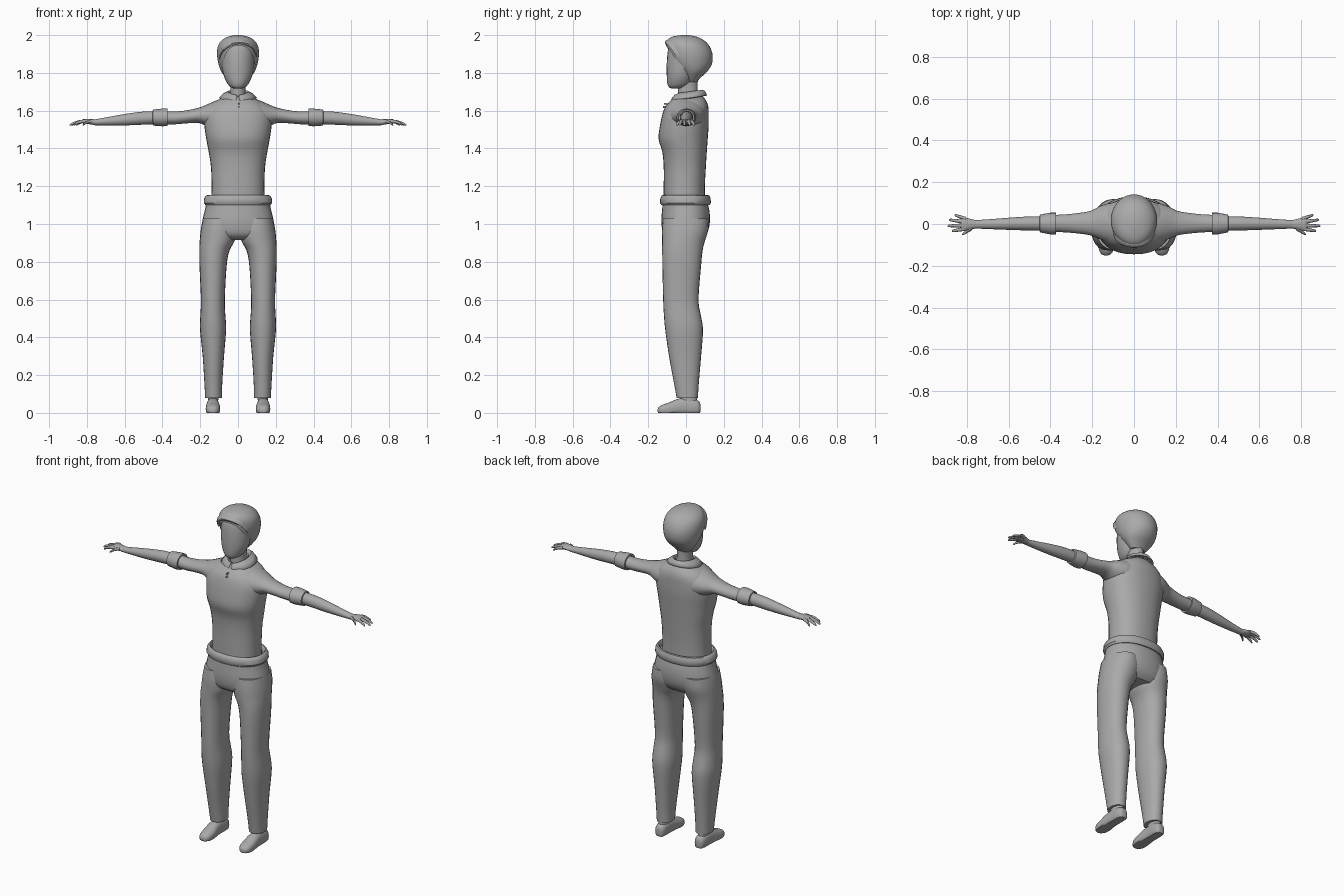
import bpy, bmesh, math

grey = bpy.data.materials.new("plain grey")
grey.diffuse_color = (0.4, 0.4, 0.4, 1)


def finish(name, bm, mirror=False):
    bmesh.ops.recalc_face_normals(bm, faces=bm.faces)
    me = bpy.data.meshes.new(name)
    bm.to_mesh(me)
    bm.free()
    me.materials.append(grey)
    ob = bpy.data.objects.new(name, me)
    bpy.context.collection.objects.link(ob)
    if mirror:
        ob.modifiers.new("mirror", 'MIRROR')
    return ob


def smooth_rows(rows, steps):
    """Catmull-Rom interpolation between the rows."""
    out = []
    for i in range(len(rows) - 1):
        p = [rows[max(i - 1, 0)], rows[i], rows[i + 1], rows[min(i + 2, len(rows) - 1)]]
        for s in range(steps):
            t = s / steps
            out.append([0.5 * (2 * b + (c - a) * t + (2 * a - 5 * b + 4 * c - d) * t * t
                        + (3 * b - a - 3 * c + d) * t ** 3) for a, b, c, d in zip(*p)])
    return out + [list(rows[-1])]


def loft(name, axis, rows, mirror=False, n=24, steps=3, power=1.0, caps=True, floor=False):
    """Skin ovals given as (position, a0, a1, b0, b1) along an axis."""
    bm = bmesh.new()
    rings = []
    for t, a0, a1, b0, b1 in smooth_rows(rows, steps):
        ring = []
        for k in range(n):
            g = 2 * math.pi * k / n
            c, s = math.cos(g), math.sin(g)
            a = (a0 + a1) / 2 + (a1 - a0) / 2 * math.copysign(abs(c) ** power, c)
            b = (b0 + b1) / 2 + (b1 - b0) / 2 * math.copysign(abs(s) ** power, s)
            x, y, z = {'x': (t, a, b), 'y': (a, t, b), 'z': (a, b, t)}[axis]
            ring.append(bm.verts.new((x, y, max(z, 0) if floor else z)))
        rings.append(ring)
    for r, q in zip(rings, rings[1:]):
        for k in range(n):
            bm.faces.new((r[k], r[(k + 1) % n], q[(k + 1) % n], q[k]))
    if caps:
        bm.faces.new(rings[0])
        bm.faces.new(rings[-1])
    return finish(name, bm, mirror)


def sym(rows):
    """Rows (z, half width, y0, y1) symmetric in x."""
    return [(z, -w, w, y0, y1) for z, w, y0, y1 in rows]


# Shirt body
loft("shirt", 'z', sym([
    (1.10, .142, -.118, .10), (1.20, .14, -.118, .10), (1.30, .143, -.118, .105),
    (1.38, .155, -.125, .11), (1.45, .168, -.145, .115), (1.52, .178, -.138, .12),
    (1.58, .178, -.125, .12), (1.62, .155, -.11, .118), (1.65, .12, -.085, .108),
    (1.675, .07, -.06, .09)]), power=.88, n=32)

# Sleeves, cuffs and forearms
loft("sleeve", 'x', [
    (.06, -.105, .105, 1.49, 1.672), (.12, -.092, .10, 1.50, 1.652), (.17, -.07, .082, 1.52, 1.63),
    (.21, -.054, .062, 1.535, 1.615), (.27, -.045, .052, 1.533, 1.602),
    (.33, -.040, .046, 1.528, 1.596), (.41, -.036, .042, 1.528, 1.598)], mirror=True)
loft("cuff", 'x', [
    (.40, -.034, .038, 1.53, 1.598), (.376, -.036, .04, 1.528, 1.600), (.374, -.05, .054, 1.519, 1.611),
    (.40, -.05, .054, 1.517, 1.611), (.45, -.04, .045, 1.521, 1.606), (.452, -.033, .037, 1.529, 1.599),
    (.42, -.03, .034, 1.53, 1.597)], mirror=True, steps=1, caps=False)
loft("forearm", 'x', [
    (.40, -.032, .036, 1.53, 1.597), (.50, -.031, .036, 1.526, 1.595), (.60, -.028, .030, 1.522, 1.582),
    (.70, -.024, .022, 1.522, 1.564), (.77, -.021, .018, 1.523, 1.552)], mirror=True)

# Hands: palm, four fingers and a thumb
loft("palm", 'x', [
    (.755, -.021, .018, 1.524, 1.554), (.785, -.028, .025, 1.528, 1.556),
    (.815, -.033, .033, 1.532, 1.556), (.828, -.028, .030, 1.535, 1.551)], mirror=True, n=16)
fingers = [("index_finger", .81, -.023, .872, -.034), ("middle_finger", .81, -.007, .892, -.009),
           ("ring_finger", .81, .010, .885, .020), ("little_finger", .805, .024, .858, .043),
           ("thumb", .775, -.020, .822, -.050)]
for name, x0, y0, x1, y1 in fingers:
    rows = []
    for t, r in ((0, .010), (.35, .009), (.7, .0075), (.93, .006), (1, .002)):
        x, y = x0 + (x1 - x0) * t, y0 + (y1 - y0) * t
        z = 1.543 + .006 * t - .026 * t * t
        rows.append((x, y - r, y + r, z - r, z + r))
    loft(name, 'x', rows, mirror=True, n=10, steps=2)

# Trousers: hips and two legs
loft("trouser_hips", 'z', sym([
    (1.125, .166, -.122, .11), (1.08, .174, -.126, .122), (1.03, .186, -.13, .127),
    (.98, .195, -.128, .122), (.94, .195, -.115, .105), (.915, .15, -.08, .08)]), power=.9, n=32)
loft("trouser_leg", 'z', [
    (1.03, .015, .185, -.122, .118), (.97, .006, .197, -.128, .118), (.91, .018, .203, -.127, .100),
    (.86, .045, .205, -.126, .088), (.78, .060, .204, -.125, .080), (.60, .070, .196, -.121, .066),
    (.52, .067, .199, -.117, .078), (.44, .063, .201, -.110, .090), (.30, .074, .187, -.090, .080),
    (.16, .083, .178, -.064, .068), (.08, .085, .174, -.050, .063)], mirror=True, power=.92)

# Belt: hollow rounded band
loft("belt", 'z', sym([
    (1.105, .155, -.11, .10), (1.10, .172, -.13, .125), (1.112, .181, -.138, .132),
    (1.135, .179, -.136, .13), (1.15, .170, -.129, .124), (1.153, .162, -.123, .117),
    (1.145, .155, -.117, .109), (1.12, .152, -.114, .105)]), n=40, steps=1, caps=False, power=.92)

# Shoes and ankles
loft("shoe", 'y', [
    (.076, .118, .146, .008, .045), (.068, .106, .158, -.01, .062), (.04, .1, .165, -.015, .074),
    (-.01, .1, .166, -.015, .080), (-.05, .097, .169, -.015, .072), (-.09, .094, .171, -.015, .055),
    (-.125, .099, .167, -.012, .043), (-.145, .112, .155, -.004, .03), (-.15, .125, .142, .006, .02)],
    mirror=True, floor=True, power=.85)
loft("ankle", 'z', [(.05, .105, .16, -.03, .06), (.13, .103, .16, -.035, .055)], mirror=True)

# Neck and head
loft("neck", 'z', sym([(1.63, .055, -.05, .075), (1.70, .041, -.042, .062), (1.80, .043, -.05, .064)]))
loft("head", 'z', sym([
    (1.718, .022, -.078, -.02), (1.724, .038, -.09, .0), (1.745, .057, -.099, .03),
    (1.79, .077, -.102, .055), (1.85, .087, -.102, .09), (1.91, .088, -.097, .10),
    (1.95, .078, -.085, .09), (1.975, .05, -.06, .06)]))

# Hair cap with the face opening cut out
hair = loft("hair", 'z', sym([
    (1.752, .045, .005, .058), (1.775, .066, -.01, .078), (1.81, .09, -.045, .115),
    (1.85, .104, -.085, .138), (1.90, .111, -.103, .140), (1.945, .105, -.106, .122),
    (1.975, .083, -.098, .092), (1.992, .052, -.07, .055), (2.0, .015, -.025, .015)]), n=40, steps=4)
cutter = loft("face_opening_cutter", 'y', [(-.3, -.085, .094, 1.56, 1.943), (-.012, -.085, .094, 1.56, 1.943)],
              n=48, steps=1, power=.75)
cutter.hide_render = True
cutter.hide_viewport = True
cut = hair.modifiers.new("face opening", 'BOOLEAN')
cut.operation = 'DIFFERENCE'
cut.object = cutter
# Side-parted fringe
loft("fringe", 'x', [
    (-.098, -.055, -.03, 1.87, 1.90), (-.08, -.088, -.03, 1.908, 1.95), (-.03, -.11, -.03, 1.937, 1.978),
    (.03, -.11, -.03, 1.943, 1.978), (.075, -.09, -.03, 1.925, 1.958), (.098, -.055, -.03, 1.885, 1.91)], n=16)

# Shirt collar, open at the front with dropped points
bm = bmesh.new()
strips = []
N = 40
for k in range(N + 1):
    g = math.radians(-90 + 5 + 350 * k / N)
    tip = max(0, 1 - min(k, N - k) / 6)
    strip = []
    for rx, y0, y1, z, drop in ((.046, -.045, .068, 1.69, .012), (.056, -.062, .090, 1.699, .014),
                                (.078, -.075, .102, 1.688, .020), (.10, -.088, .112, 1.668, .032)):
        y = (y0 + y1) / 2 + (y1 - y0) / 2 * math.sin(g)
        strip.append(bm.verts.new((rx * math.cos(g), y, z + .13 * y - drop * tip * .6)))
    strips.append(strip)
for p, q in zip(strips, strips[1:]):
    for j in range(3):
        bm.faces.new((p[j], q[j], q[j + 1], p[j + 1]))
collar = finish("collar", bm)
thick = collar.modifiers.new("thickness", 'SOLIDIFY')
thick.thickness = .008

# Two small buttons below the collar
for i, (y, z) in enumerate(((-.111, 1.637), (-.118, 1.62))):
    loft("button_%d" % (i + 1), 'y', [(y - .005, .001, .009, z - .005, z + .005),
                                     (y + .012, .001, .009, z - .005, z + .005)], n=10, steps=1)

# Smooth shading with sharp edges kept
for ob in bpy.context.collection.objects:
    if ob is not cutter:
        ob.select_set(True)
        bpy.context.view_layer.objects.active = ob
bpy.ops.object.shade_smooth_by_angle(angle=math.radians(40))
